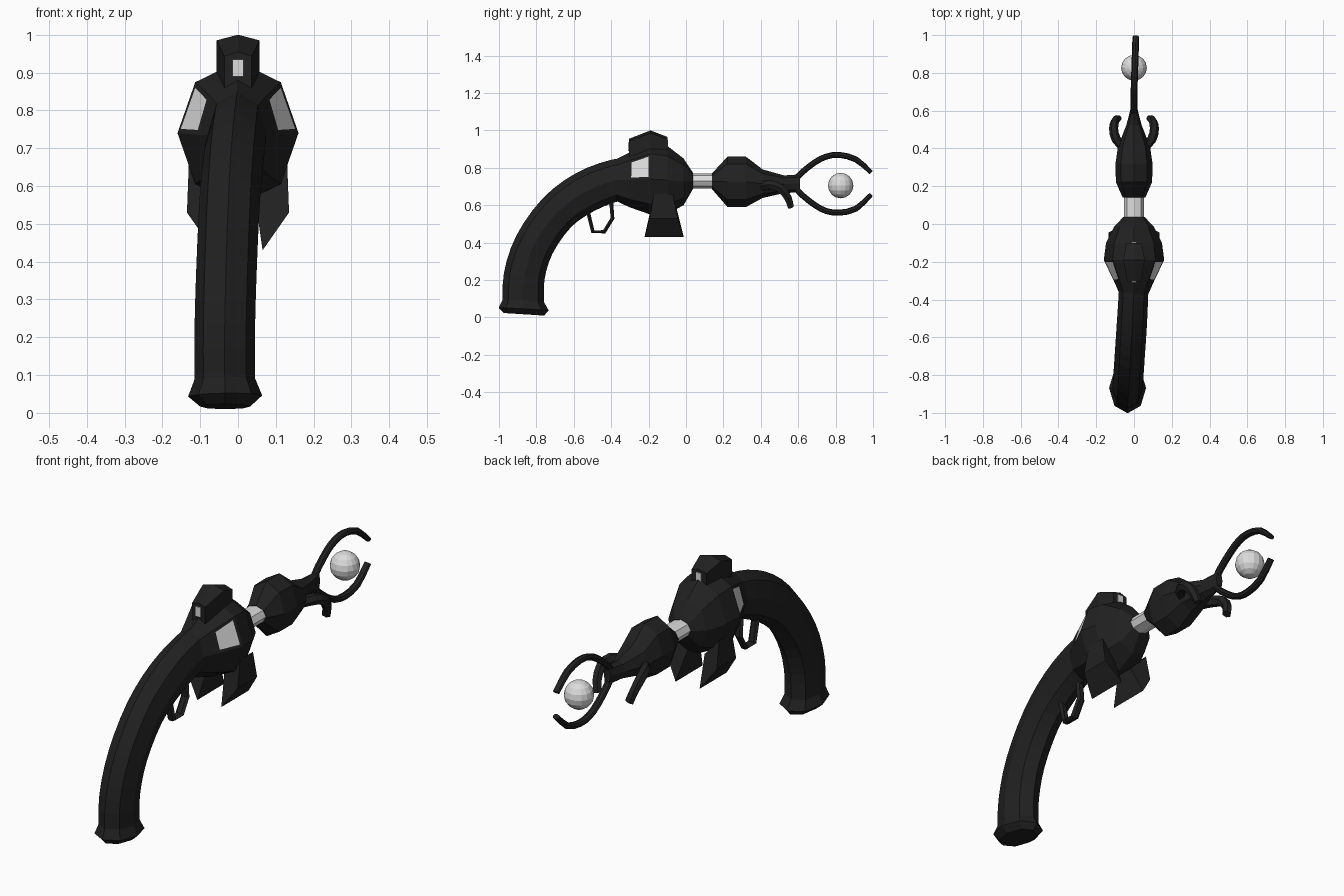
import bpy, bmesh, math
from mathutils import Vector

if "Cube" in bpy.data.objects:
    bpy.data.objects.remove(bpy.data.objects["Cube"])


def material(name, c):
    m = bpy.data.materials.new(name)
    m.diffuse_color = (c, c, c, 1)
    m.use_nodes = True
    m.node_tree.nodes["Principled BSDF"].inputs["Base Color"].default_value = m.diffuse_color
    return m


DARK = material("dark_gunmetal", 0.015)
LIGHT = material("pale_silver", 0.72)


def finish(name, bm, mat):
    bmesh.ops.recalc_face_normals(bm, faces=bm.faces[:])
    me = bpy.data.meshes.new(name)
    bm.to_mesh(me)
    bm.free()
    me.materials.append(mat)
    ob = bpy.data.objects.new(name, me)
    bpy.context.collection.objects.link(ob)
    return ob


def loft(rings):
    """Bridge equal-sized rings of points and cap both ends."""
    bm = bmesh.new()
    vs = [[bm.verts.new(p) for p in r] for r in rings]
    n = len(vs[0])
    for a, b in zip(vs, vs[1:]):
        for i in range(n):
            j = (i + 1) % n
            bm.faces.new((a[i], a[j], b[j], b[i]))
    bm.faces.new(vs[0])
    bm.faces.new(vs[-1])
    bmesh.ops.recalc_face_normals(bm, faces=bm.faces[:])
    return bm


def turned(sections, n=8):
    """Rings along y: (y, centre z, half width x, half height z)."""
    return loft([[(w * math.cos(i * math.tau / n), y, z + h * math.sin(i * math.tau / n))
                  for i in range(n)] for y, z, w, h in sections])


def smooth(pts, steps):
    """Catmull-Rom interpolation of points of any size."""
    p = [Vector(q) for q in pts]
    p = [2 * p[0] - p[1]] + p + [2 * p[-1] - p[-2]]
    out = []
    for a, b, c, d in zip(p, p[1:], p[2:], p[3:]):
        for k in range(steps):
            t = k / steps
            out.append(0.5 * (2 * b + (c - a) * t + (2 * a - 5 * b + 4 * c - d) * t * t
                              + (3 * b - a - 3 * c + d) * t ** 3))
    return out + [p[-2]]


def sweep(pts, n=8):
    """Tube through (x, y, z, half side, half thickness) points."""
    rings = []
    for i, q in enumerate(pts):
        c = Vector(q[:3])
        t = (Vector(pts[min(i + 1, len(pts) - 1)][:3]) - Vector(pts[max(i - 1, 0)][:3])).normalized()
        up = t.cross(Vector((1, 0, 0))).normalized()
        side = up.cross(t)
        rings.append([c + side * q[3] * math.cos(k * math.tau / n) + up * q[4] * math.sin(k * math.tau / n)
                      for k in range(n)])
    return loft(rings)


# curved grip
grip = [(-0.035, -0.87, 0.06, 0.08, 0.11), (-0.035, -0.865, 0.22, 0.08, 0.11),
        (-0.03, -0.81, 0.39, 0.08, 0.108), (-0.022, -0.69, 0.56, 0.08, 0.108),
        (-0.012, -0.54, 0.67, 0.08, 0.112), (-0.003, -0.37, 0.735, 0.078, 0.112),
        (0, -0.22, 0.75, 0.075, 0.11)]
finish("grip", sweep(smooth(grip, 3)), DARK)

# flared butt cap, slightly tilted
butt = [(-0.035, -0.87, 0.09, 0.08, 0.11), (-0.034, -0.868, 0.045, 0.098, 0.134),
        (-0.034, -0.867, 0.017, 0.066, 0.108)]
bm = sweep(butt)
for v in bm.verts:
    v.co.z = max(0, v.co.z - 0.1 * (v.co.y + 0.87))
finish("butt_cap", bm, DARK)

# main body with pale inset windows on the rear upper side facets
bm = turned([(-0.38, 0.735, 0.072, 0.108), (-0.305, 0.735, 0.105, 0.145), (-0.19, 0.74, 0.16, 0.19),
             (-0.1, 0.735, 0.148, 0.182), (-0.013, 0.725, 0.105, 0.125), (0.038, 0.73, 0.055, 0.042)])
for sx in (1, -1):
    panel = min(bm.faces, key=lambda f: (f.calc_center_median() - Vector((sx * 0.115, -0.25, 0.8))).length)
    bmesh.ops.inset_region(bm, faces=[panel], thickness=0.018)
    panel.material_index = 1
body = finish("body", bm, DARK)
body.data.materials.append(LIGHT)

# roofed sight housing on top
finish("sight_housing", loft([[(-w, y, b), (w, y, b), (w, y, e), (0, y, r), (-w, y, e)]
                              for y, w, b, e, r in ((-0.305, 0.036, 0.84, 0.943, 0.955),
                                                    (-0.19, 0.057, 0.88, 0.985, 1.0),
                                                    (-0.1, 0.04, 0.86, 0.953, 0.965))]), DARK)

# small pale plates at both ends of the sight
for name, y, z in (("rear_sight_plate", -0.306, 0.912), ("front_sight_plate", -0.099, 0.925)):
    bm = bmesh.new()
    bmesh.ops.create_cube(bm, size=1)
    for v in bm.verts:
        v.co = (v.co.x * 0.028, y + v.co.y * 0.006, z + v.co.z * 0.046)
    finish(name, bm, LIGHT)

# pale neck and front bulb
finish("neck", turned([(0.02, 0.73, 0.053, 0.04), (0.16, 0.73, 0.053, 0.04)]), LIGHT)
finish("front_bulb", turned([(0.14, 0.728, 0.06, 0.043), (0.222, 0.725, 0.096, 0.135),
                             (0.32, 0.725, 0.098, 0.135), (0.41, 0.715, 0.085, 0.076),
                             (0.525, 0.712, 0.04, 0.047), (0.61, 0.717, 0.018, 0.048)]), DARK)

# paired fins under the body and curled side hooks
for side, sx in (("right", 1), ("left", -1)):
    fin = ((0.13, 0.66, -0.17, -0.07), (0.135, 0.53, -0.195, -0.045),
           (0.065, 0.43, -0.222, -0.012), (0.045, 0.57, -0.17, -0.08))
    finish(side + "_fin", loft([[(sx * p[0], p[k], p[1]) for p in fin] for k in (2, 3)]), DARK)
    hook = [(0.05, 0.40, 0.70, 0.024, 0.028), (0.095, 0.45, 0.71, 0.025, 0.027),
            (0.108, 0.505, 0.69, 0.024, 0.026), (0.1, 0.545, 0.64, 0.023, 0.023),
            (0.085, 0.56, 0.59, 0.022, 0.018)]
    finish(side + "_hook", sweep([(sx * p[0],) + tuple(p[1:]) for p in smooth(hook, 2)], 6), DARK)

# claw prongs around the ball
upper = ((0.58, 0.73), (0.62, 0.775), (0.69, 0.83), (0.75, 0.86), (0.82, 0.869), (0.91, 0.844), (0.99, 0.775))
lower = ((0.58, 0.7), (0.62, 0.655), (0.69, 0.6), (0.75, 0.569), (0.82, 0.56), (0.91, 0.582), (0.99, 0.657))
for name, path in (("upper_prong", upper), ("lower_prong", lower)):
    pts = [(0.01 * max(0, (y - 0.7) / 0.3), y, z, 0.018, 0.016 if y < 0.98 else 0.012) for y, z in path]
    finish(name, sweep(smooth(pts, 2), 8), DARK)

# floating ball
bm = bmesh.new()
bmesh.ops.create_uvsphere(bm, u_segments=16, v_segments=8, radius=0.068)
bmesh.ops.translate(bm, verts=bm.verts[:], vec=(0, 0.827, 0.705))
finish("ball", bm, LIGHT)

# trigger guard loop
guard = [(-0.01, y, z, 0.022, 0.012) for y, z in
         ((-0.50, 0.63), (-0.525, 0.57), (-0.498, 0.458), (-0.437, 0.458), (-0.393, 0.53), (-0.4, 0.62))]
finish("trigger_guard", sweep(guard, 6), DARK)
